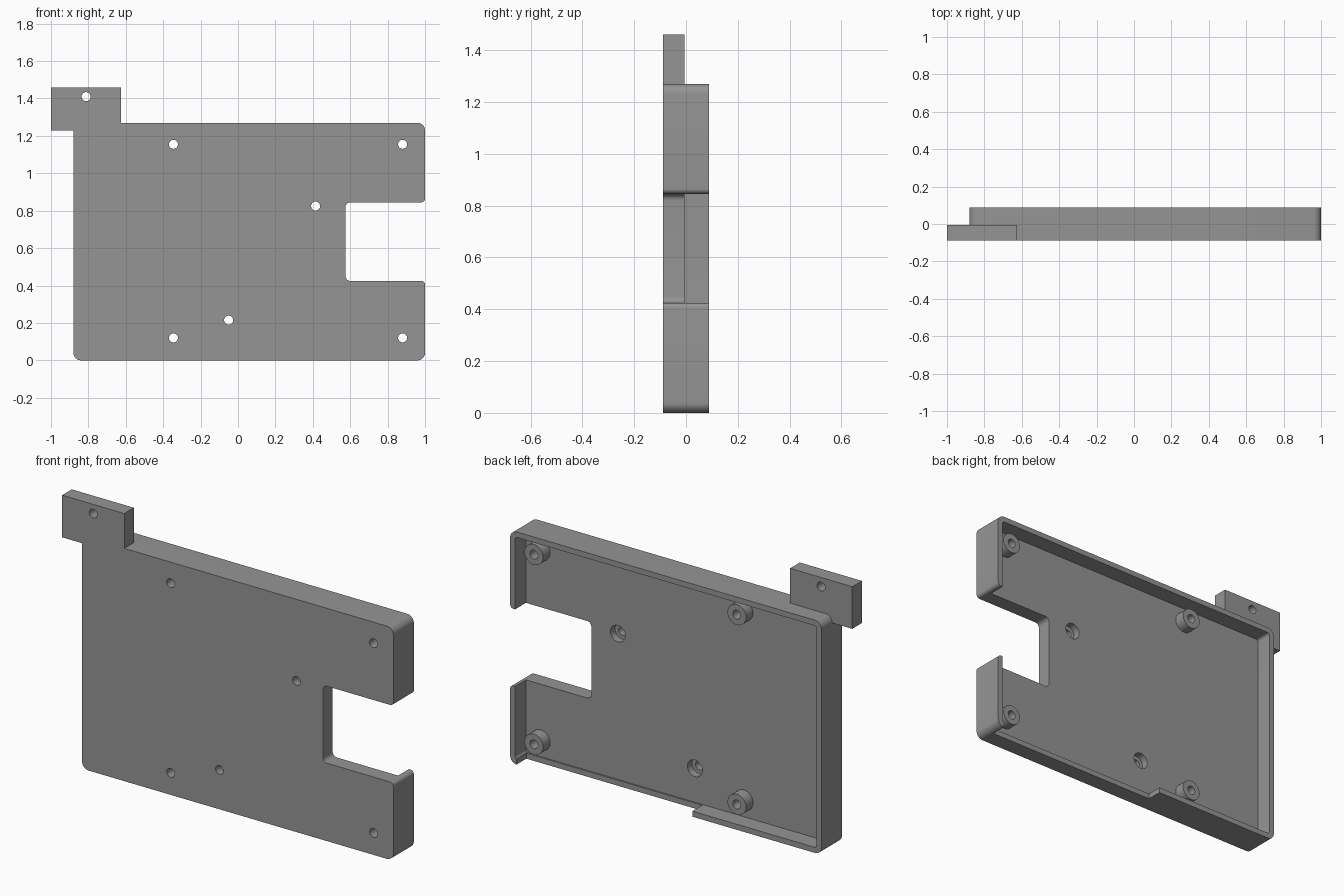
import bpy, bmesh, math
from mathutils import Vector

if "Cube" in bpy.data.objects:
    bpy.data.objects.remove(bpy.data.objects["Cube"])

FRONT, FLOOR, BACK = -0.088, -0.005, 0.088

grey = bpy.data.materials.new("mid grey")
grey.diffuse_color = (0.3, 0.3, 0.3, 1)
grey.use_nodes = True
grey.node_tree.nodes["Principled BSDF"].inputs["Base Color"].default_value = grey.diffuse_color


def rounded(corners, steps=8):
    """Outline from (x, z, radius) corners, right-angled corners filleted."""
    out = []
    n = len(corners)
    for i, (x, z, r) in enumerate(corners):
        p = Vector((x, z))
        if r == 0:
            out.append(p)
            continue
        a = (Vector(corners[i - 1][:2]) - p).normalized() * r
        b = (Vector(corners[(i + 1) % n][:2]) - p).normalized() * r
        for k in range(steps + 1):
            t = k / steps * math.pi / 2
            out.append(p + a * (1 - math.sin(t)) + b * (1 - math.cos(t)))
    return out


def rect(x0, x1, z0, z1, r=0):
    return rounded([(x0, z0, r), (x1, z0, r), (x1, z1, r), (x0, z1, r)])


def circle(x, z, r, n=32):
    return [Vector((x + r * math.cos(2 * math.pi * k / n),
                    z + r * math.sin(2 * math.pi * k / n))) for k in range(n)]


def prism(name, outline, y0, y1):
    """Solid extruded along y from an x-z outline."""
    bm = bmesh.new()
    face = bm.faces.new([bm.verts.new((p.x, y0, p.y)) for p in outline])
    ext = bmesh.ops.extrude_face_region(bm, geom=[face])
    for v in ext["geom"]:
        if isinstance(v, bmesh.types.BMVert):
            v.co.y = y1
    bmesh.ops.recalc_face_normals(bm, faces=bm.faces)
    me = bpy.data.meshes.new(name)
    bm.to_mesh(me)
    bm.free()
    me.materials.append(grey)
    ob = bpy.data.objects.new(name, me)
    bpy.context.collection.objects.link(ob)
    return ob


def combine(target, tool, op):
    m = target.modifiers.new(op, "BOOLEAN")
    m.operation, m.solver, m.object = op, "EXACT", tool
    bpy.context.view_layer.objects.active = target
    bpy.ops.object.modifier_apply(modifier=m.name)
    bpy.data.objects.remove(tool)


# Tray body with the side notch in its outline
tray = prism("mounting_tray", rounded([
    (-0.88, 0, 0.04), (1, 0, 0.04), (1, 0.425, 0.02), (0.575, 0.425, 0.025),
    (0.575, 0.845, 0.025), (1, 0.845, 0.02), (1, 1.27, 0.04),
    (-0.88, 1.27, 0.04)]), FRONT, BACK)

# Pocket open to the back, leaving a thin rim
combine(tray, prism("pocket", rect(-0.85, 0.97, 0.03, 1.24, 0.015),
                    FLOOR, 0.2), "DIFFERENCE")

# Lowered part of the bottom rim
combine(tray, prism("rim_gap", rect(-0.1, 0.962, -0.1, 0.05),
                    0.003, 0.2), "DIFFERENCE")

# Corner tab
combine(tray, prism("tab", rect(-1, -0.625, 1.23, 1.46), FRONT, FLOOR), "UNION")

# Standoffs inside the tray
posts = [(x, z) for x in (-0.345, 0.88) for z in (0.12, 1.155)]
for x, z in posts:
    combine(tray, prism("standoff", circle(x, z, 0.056), -0.03, 0.055), "UNION")

# Counterbored screw holes in the floor
screws = [(0.415, 0.825), (-0.05, 0.215)]
for x, z in screws:
    combine(tray, prism("counterbore", circle(x, z, 0.045), -0.045, 0.2),
            "DIFFERENCE")

# Through holes
for x, z in posts + screws + [(-0.812, 1.41)]:
    combine(tray, prism("hole", circle(x, z, 0.024), -0.3, 0.3), "DIFFERENCE")

bpy.ops.object.select_all(action="DESELECT")
tray.select_set(True)
bpy.context.view_layer.objects.active = tray
bpy.ops.object.shade_smooth_by_angle(angle=math.radians(30))
